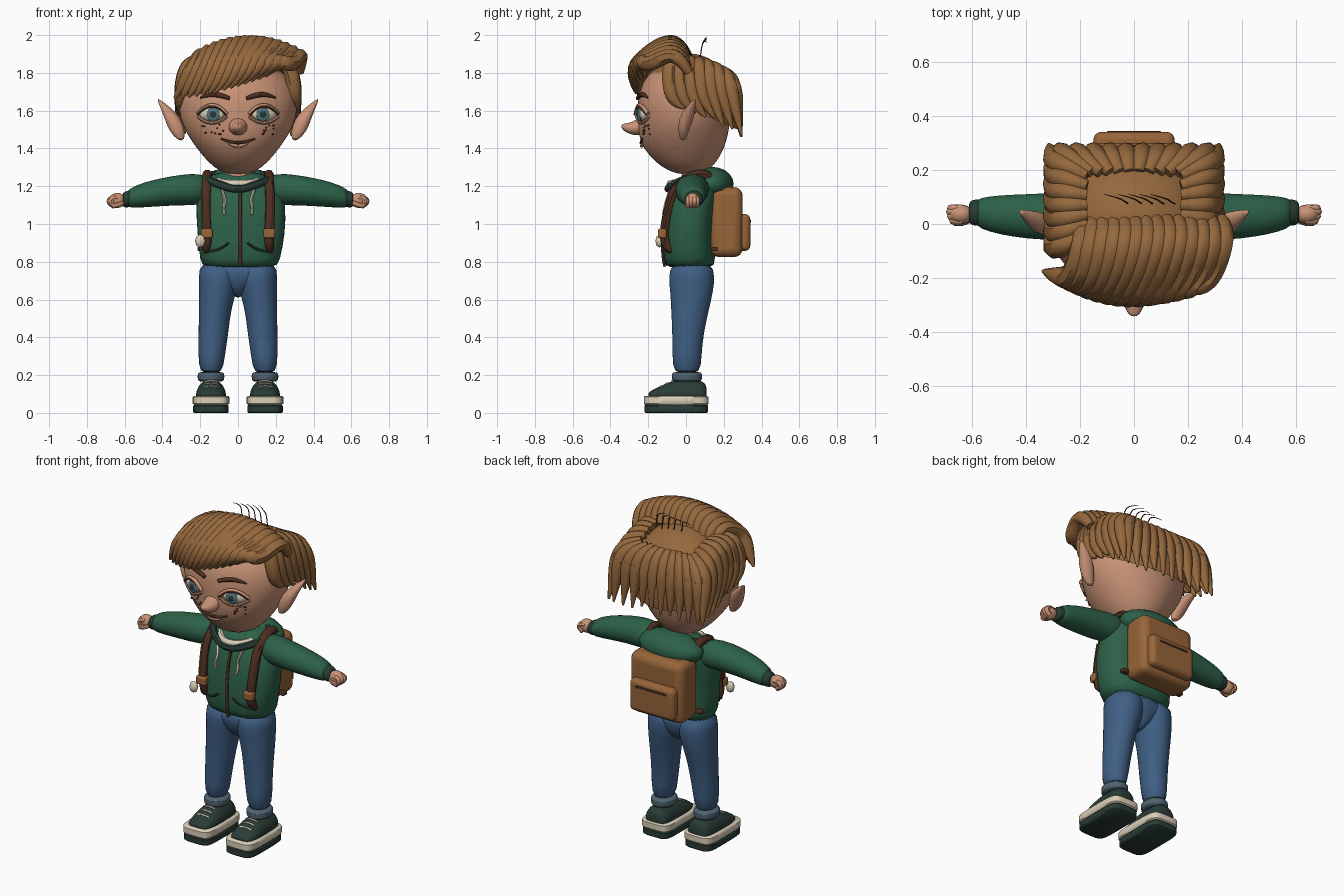
import bpy, bmesh, math, random
from mathutils import Vector

random.seed(4)
if "Cube" in bpy.data.objects:
    bpy.data.objects.remove(bpy.data.objects["Cube"], do_unlink=True)


def material(name, *rgb):
    m = bpy.data.materials.new(name)
    m.use_nodes = True
    m.diffuse_color = (*rgb, 1)
    m.node_tree.nodes["Principled BSDF"].inputs["Base Color"].default_value = (*rgb, 1)
    return m


SKIN = material("skin", .58, .29, .18)
HAIR = material("hair brown", .30, .14, .047)
GREEN = material("jacket green", .026, .12, .065)
DARK = material("dark green", .022, .045, .036)
DENIM = material("denim blue", .05, .115, .23)
CUFF = material("faded denim", .08, .125, .16)
CREAM = material("cream", .70, .63, .48)
PACK = material("pack tan", .31, .13, .04)
BROWN = material("dark brown", .075, .028, .014)
IRIS = material("iris teal", .085, .18, .2)


def finish(ob, mat):
    ob.data.materials.append(mat)
    bpy.ops.object.select_all(action='DESELECT')
    ob.select_set(True)
    bpy.context.view_layer.objects.active = ob
    if ob.type == 'CURVE':
        bpy.ops.object.convert(target='MESH')
    bpy.ops.object.shade_smooth_by_angle(angle=math.radians(45))
    return bpy.context.object


def from_bmesh(name, bm, mat):
    bmesh.ops.recalc_face_normals(bm, faces=bm.faces)
    me = bpy.data.meshes.new(name)
    bm.to_mesh(me)
    bm.free()
    ob = bpy.data.objects.new(name, me)
    bpy.context.collection.objects.link(ob)
    return finish(ob, mat)


def loft(name, sections, mat, axis='z', side=1, power=2, smooth=1, n=24):
    """Skin rings of (position, centre a, centre b, radius a, radius b)."""
    bm, rings = bmesh.new(), []
    for p, ca, cb, ra, rb in sections:
        ring = []
        for i in range(n):
            t = math.tau * i / n
            c, s = math.cos(t), math.sin(t)
            a = ca + ra * math.copysign(abs(c) ** (2 / power), c)
            b = cb + rb * math.copysign(abs(s) ** (2 / power), s)
            x, y, z = {'x': (p, a, b), 'y': (a, p, b), 'z': (a, b, p)}[axis]
            ring.append(bm.verts.new((side * x, y, z)))
        rings.append(ring)
    for lo, hi in zip(rings, rings[1:]):
        for i in range(n):
            bm.faces.new((lo[i], lo[(i + 1) % n], hi[(i + 1) % n], hi[i]))
    bm.faces.new(rings[0])
    bm.faces.new(rings[-1])
    ob = from_bmesh(name, bm, mat)
    if smooth:
        ob.modifiers.new("smooth", 'SUBSURF').levels = smooth
    return ob


def tubes(name, paths, mat, closed=False):
    """Rounded strands; each path is (points, radii)."""
    cu = bpy.data.curves.new(name, 'CURVE')
    cu.dimensions, cu.bevel_depth, cu.bevel_resolution = '3D', 1, 2
    cu.resolution_u, cu.use_fill_caps = 5, True
    for pts, radii in paths:
        sp = cu.splines.new('NURBS')
        sp.points.add(len(pts) - 1)
        for i, (pt, co) in enumerate(zip(sp.points, pts)):
            pt.co = (*co, 1)
            pt.radius = radii[i] if isinstance(radii, (list, tuple)) else radii
        sp.order_u, sp.use_endpoint_u, sp.use_cyclic_u = 3, not closed, closed
    ob = bpy.data.objects.new(name, cu)
    bpy.context.collection.objects.link(ob)
    return finish(ob, mat)


def ball(name, loc, size, mat, turn=0, seg=20):
    bpy.ops.mesh.primitive_uv_sphere_add(segments=seg, ring_count=seg // 2, location=loc, rotation=(0, 0, turn))
    ob = bpy.context.object
    ob.name, ob.scale = name, size
    return finish(ob, mat)


def box(name, loc, dims, mat, bevel=.01):
    bpy.ops.mesh.primitive_cube_add(size=1, location=loc)
    ob = bpy.context.object
    ob.name, ob.scale = name, dims
    bpy.ops.object.transform_apply(location=False, rotation=False, scale=True)
    mod = ob.modifiers.new("round", 'BEVEL')
    mod.width, mod.segments = bevel, 4
    return finish(ob, mat)


def front(sections, x, z, power=2, out=.0):
    """Point on the front of a lofted shape."""
    for lo, hi in zip(sections, sections[1:]):
        if lo[0] <= z <= hi[0]:
            f = (z - lo[0]) / (hi[0] - lo[0])
            _, cx, cy, rx, ry = (a + (b - a) * f for a, b in zip(lo, hi))
            k = max(0, 1 - abs((x - cx) / rx) ** power) ** (1 / power)
            return Vector((x, cy - ry * k - out, z))


# Head, neck and nose
head = [(1.262, 0, .02, .05, .055), (1.285, 0, .01, .105, .11), (1.325, 0, .0, .158, .162), (1.4, 0, -.012, .22, .217),
        (1.475, 0, -.015, .272, .24), (1.55, 0, -.01, .31, .248), (1.65, 0, -.01, .322, .25),
        (1.75, 0, 0, .3, .24), (1.84, 0, .01, .2, .17), (1.88, 0, .01, .05, .05)]
loft("head", head, SKIN)
loft("neck", [(1.18, 0, .05, .09, .08), (1.24, 0, .05, .085, .075), (1.32, 0, .05, .08, .07)], SKIN)
loft("nose", [(-.342, 0, 1.517, .008, .007), (-.333, 0, 1.513, .022, .018), (-.305, 0, 1.507, .037, .028),
              (-.265, 0, 1.507, .05, .04), (-.22, 0, 1.53, .05, .06)], SKIN, 'y')

# Mouth
smile = [-.09, -.05, 0, .05, .09]
tubes("mouth", [([front(head, x, 1.428 + 3 * x * x) for x in smile], (.004, .008, .009, .008, .004))], BROWN)
tubes("lower_lip", [([front(head, x * .6, 1.413 + 2 * x * x) for x in smile], (.003, .009, .011, .009, .003))], SKIN)

for s in (-1, 1):
    # Eyes, brows, freckles
    turn = s * .38
    ball("eyeball", (s * .137, -.212, 1.582), (.074, .04, .042), CREAM, turn)
    ball("iris", (s * .132, -.247, 1.58), (.036, .01, .037), IRIS, turn * .6)
    ball("pupil", (s * .132, -.2545, 1.58), (.016, .006, .017), DARK, turn * .6)
    xs = [.06, .088, .137, .186, .214]
    for name, heights, r, mat, out in (("upper_lid", [1.58, 1.615, 1.632, 1.615, 1.583], .011, SKIN, .011),
                                       ("lash_line", [1.578, 1.609, 1.623, 1.609, 1.578], .004, BROWN, .02),
                                       ("lower_lid", [1.57, 1.545, 1.533, 1.545, 1.57], .009, SKIN, .008)):
        tubes(name, [([front(head, s * x, z, 2, out) for x, z in zip(xs, heights)], r)], mat)
    tubes("eyebrow", [([front(head, s * x, z, 2, .002) for x, z in ((.045, 1.665), (.09, 1.682), (.15, 1.688), (.2, 1.668))],
                       (.01, .014, .013, .004))], BROWN)
    for i in range(11):
        x, z = random.uniform(.07, .2), random.uniform(1.47, 1.53)
        ball("freckle", front(head, s * x, z), (.005, .005, .0045), BROWN, 0, 8)
    # Pointed ear
    loft("ear", [(1.44, .3, -.015, .015, .015), (1.49, .322, -.015, .044, .027), (1.56, .345, .002, .044, .042),
                 (1.61, .378, .022, .032, .028), (1.665, .426, .05, .004, .005)], SKIN, side=s, n=16)

# Hair cap cut on a tilted plane
bm = bmesh.new()
bmesh.ops.create_uvsphere(bm, u_segments=32, v_segments=24, radius=1)
bmesh.ops.scale(bm, vec=(.327, .28, .335), verts=bm.verts)
bmesh.ops.translate(bm, vec=(0, .012, 1.568), verts=bm.verts)
bmesh.ops.bisect_plane(bm, geom=bm.verts[:] + bm.edges[:] + bm.faces[:], plane_co=(0, 0, 1.62),
                       plane_no=(0, .44, 1), clear_inner=True)
from_bmesh("hair_cap", bm, HAIR)

# Hanging locks round the sides and back, sweeping backwards
outline = [(s * .3, -.1 + .057 * i) for s in (-1, 1) for i in range(7)]
outline += [(-.27 + .06 * i, .266) for i in range(10)]
locks = []
for x, y in outline:
    side = abs(x) > .28 and y < .26
    tip = 1.575 - .38 * y + random.uniform(-.015, .015)
    back = .075 - .17 * max(0, y) if side else .008
    drop = 1.25 * max(0, y) ** 2
    locks.append(([(x * .58, .07 + (y - .07) * .62, 1.865 - drop * .55), (x * .82, .06 + (y - .06) * .83, 1.872 - drop * .95),
                   (x * .97, y * .95, 1.785 - drop * .7), (x * 1.01, y + back * .4, 1.64), (x * 1.05, y + back + .018, tip)],
                  (.022, .036, .042, .038, .006)))
tubes("back_locks", locks, HAIR)

# Swept fringe rolling forward and towards the right
fringe = []
for i in range(14):
    f = i / 13
    x = -.2 + .525 * f
    lean = 1 + .35 * f
    top = 1.962 - 1.05 * (x - .06) ** 2
    tip = 1.665 + .115 * f ** 1.5
    edge = -.283 + 1.1 * (x - .1) ** 2
    fringe.append(([(x, .015, top - .085), (x + .01, -.015, top - .03), (x + .005, -.085, top + .015),
                    (x - .03 * lean, -.2, top - .05), (x - .08 * lean, edge - .012, tip + .09),
                    (x - .135 * lean, edge + .01, tip)],
                   (.025, .034, .04, .042, .04, .008)))
tubes("fringe", fringe, HAIR)
tubes("flyaway_hairs", [([(x, .075, 1.87), (x - .01, .08, 1.93), (x - .03, .095, 1.975), (x - .09, .11, 1.96 + .008 * i)],
                         (.003, .003, .003, .001)) for i, x in enumerate((-.02, .03, .07, .11, .15))], BROWN)

# Jacket body, hood and collar
torso = [(.765, .01, .02, .195, .125), (.8, .01, .02, .212, .138), (.95, .018, .01, .235, .137),
         (1.1, .015, .03, .24, .138), (1.18, .01, .05, .225, .13), (1.245, 0, .07, .17, .11), (1.28, 0, .08, .1, .07)]
loft("jacket_body", torso, GREEN, power=2.4)
ball("hood", (0, .14, 1.212), (.205, .112, .09), GREEN)
tubes("hood_edge", [([(0, -.1, 1.18), (.09, -.078, 1.205), (.175, -.005, 1.24), (.16, .1, 1.26), (0, .17, 1.27),
                      (-.16, .1, 1.26), (-.175, -.005, 1.24), (-.09, -.078, 1.205)], .021)], DARK, True)
tubes("shirt_collar", [([(.115 * math.cos(t), .03 + .12 * math.sin(t), 1.232 + .02 * math.sin(t))
                         for t in (i * math.tau / 10 for i in range(10))], .019)], CREAM, True)
tubes("zip", [([front(torso, .012, z, 2.4, .001) for z in (.775, .8, .9, 1, 1.1, 1.16)], .009)], BROWN)

for s in (-1, 1):
    # Jacket trim
    tubes("drawstring", [([front(torso, s * x, z, 2.4, .006) for x, z in ((.085, 1.18), (.065, 1.13), (.08, 1.08), (.07, 1.05))],
                          .008)], CREAM)
    tubes("pocket_seam", [([front(torso, s * x, z, 2.4) for x, z in ((.05, .9), (.08, .875), (.12, .86), (.18, .85))], .006)], DARK)
    # Arm and hand
    loft("sleeve", [(.14, .05, 1.18, .06, .06), (.2, .04, 1.185, .087, .085), (.3, .027, 1.18, .088, .082),
                    (.4, .028, 1.17, .083, .075), (.5, .034, 1.154, .073, .067), (.57, .04, 1.138, .058, .053),
                    (.585, .042, 1.133, .042, .04)], GREEN, 'x', s)
    loft("sleeve_cuff", [(.56, .042, 1.135, .04, .035), (.57, .042, 1.135, .052, .047),
                         (.605, .042, 1.128, .046, .042), (.612, .042, 1.128, .033, .03)], DARK, 'x', s)
    ball("palm", (s * .64, .036, 1.125), (.045, .036, .04), SKIN)
    tubes("fingers", [([(s * .635, y, 1.138), (s * (.672 + reach), y, 1.138), (s * (.682 + reach), y, 1.112), (s * .655, y, 1.095)],
                       .014) for y, reach in ((.012, -.008), (.028, 0), (.045, .004), (.058, 0))], SKIN)
    tubes("thumb", [([(s * .61, .02, 1.115), (s * .635, .002, 1.1), (s * .665, .008, 1.097)], .015)], SKIN)
    # Trouser leg
    loft("trouser_leg", [(.2, .143, .005, .06, .073), (.3, .14, .005, .071, .077), (.42, .13, .01, .079, .083),
                         (.55, .122, .022, .086, .101), (.64, .108, .03, .1, .114), (.72, .1, .03, .108, .124),
                         (.8, .1, .03, .105, .11)], DENIM, side=s)
    loft("trouser_cuff", [(.165, .143, .005, .06, .07), (.17, .143, .005, .071, .08), (.21, .143, .005, .073, .082),
                          (.217, .143, .005, .06, .07)], CUFF, side=s)
    # Shoe
    for name, z0, z1, mat, grow in (("outsole", 0, .043, DARK, 0), ("midsole", .043, .09, CREAM, .003)):
        loft(name, [(z, .143, -.052, .094 + grow - d, .168 + grow - d) for z, d in
                    ((z0, .006), (z0 + .006, 0), (z1 - .006, 0), (z1, .006))], mat, side=s, power=5, smooth=0, n=48)
    loft("shoe_upper", [(-.2, .143, .095, .045, .01), (-.185, .143, .095, .065, .024), (-.13, .143, .095, .079, .05),
                        (-.07, .143, .095, .08, .078), (0, .143, .095, .078, .087), (.07, .143, .095, .076, .08),
                        (.1, .143, .095, .063, .065), (.11, .143, .095, .04, .04)], DARK, 'y', s)
    tubes("laces", [([(s * .105, y, z - .01), (s * .143, y - .005, z + .003), (s * .181, y, z - .01)], .005)
                    for y, z in ((-.13, .145), (-.1, .16), (-.07, .173))], CREAM)
    # Shoulder strap and lower tab
    chest = [front(torso, s * x, z, 2.4, .008) for x, z in ((.165, .88), (.165, .95), (.17, 1.05), (.17, 1.15), (.165, 1.2))]
    tubes("shoulder_strap", [([(s * .17, -.07, .86)] + chest +
                              [(s * .165, .03, 1.26), (s * .16, .13, 1.265), (s * .14, .2, 1.15)],
                              [.02] + [.026] * 8)], BROWN)
    box("strap_buckle", chest[1] - Vector((0, .012, 0)), (.062, .045, .05), PACK)
    tubes("strap_stitching", [([p + Vector((s * .018, -.02, 0)) for p in chest[1:4]], .004)], PACK)
    box("strap_tab", (s * .19, .15, .868), (.05, .035, .022), BROWN, .006)

# Hips joining the legs
loft("hips", [(.61, 0, .03, .015, .04), (.64, 0, .03, .04, .075), (.68, 0, .03, .12, .1), (.73, 0, .03, .195, .115),
              (.8, 0, .03, .2, .112)], DENIM)

# Backpack and charm
box("backpack", (0, .215, 1.01), (.36, .17, .37), PACK, .045)
box("pack_pocket", (0, .303, .955), (.3, .075, .195), PACK, .028)
box("pocket_zip", (0, .338, 1.015), (.2, .012, .014), BROWN, .004)
ball("strap_charm", (-.2, -.14, .91), (.028, .022, .035), CREAM, 0, 8)
